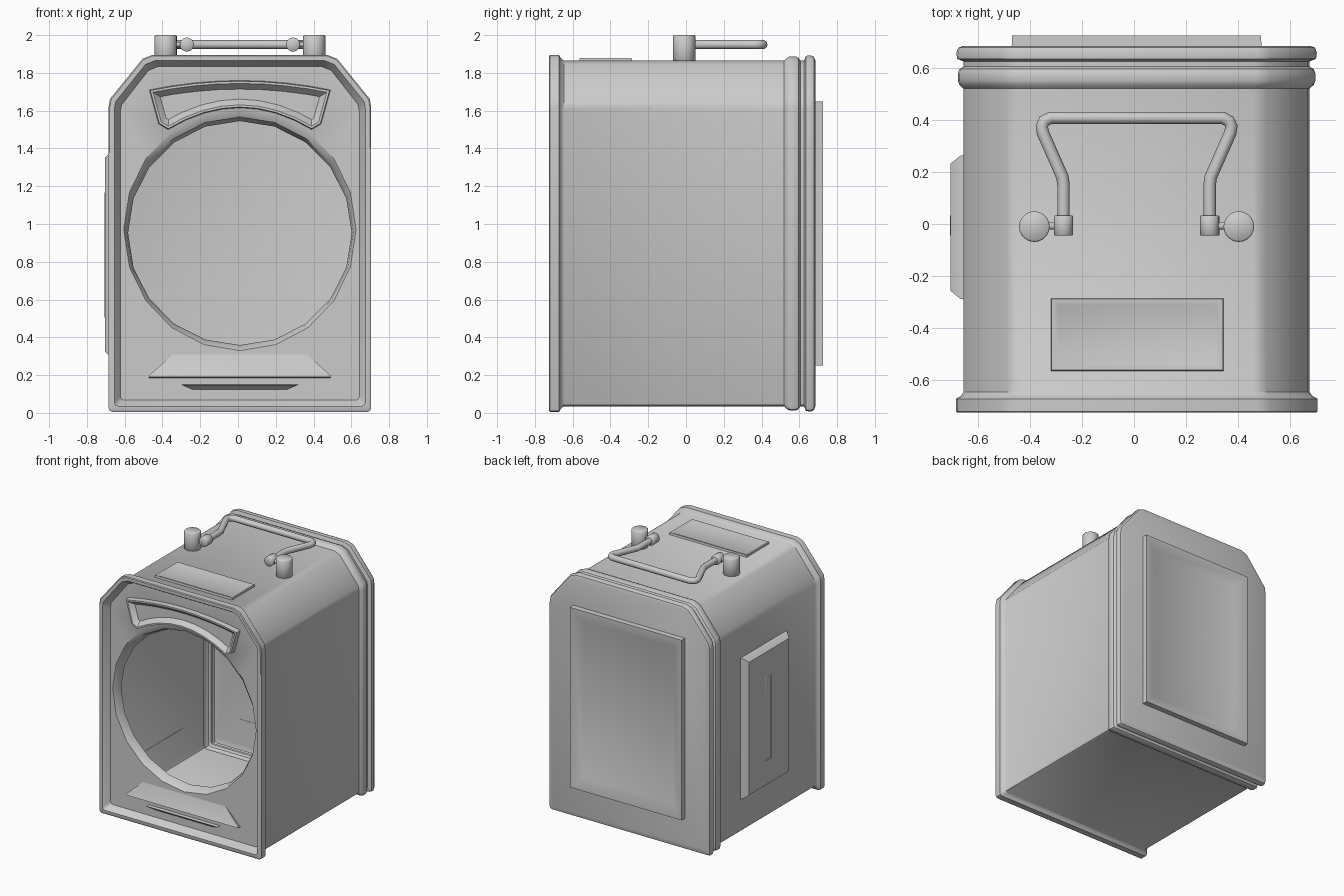
import bpy, bmesh, math
from mathutils import Vector

if "Cube" in bpy.data.objects:
    bpy.data.objects.remove(bpy.data.objects["Cube"])

CX = 0.01  # the case sits slightly right of the origin


def finish(bm, name, angle=35, recalc=True):
    if recalc:
        bmesh.ops.recalc_face_normals(bm, faces=bm.faces)
    me = bpy.data.meshes.new(name)
    bm.to_mesh(me)
    bm.free()
    ob = bpy.data.objects.new(name, me)
    bpy.context.collection.objects.link(ob)
    bpy.ops.object.select_all(action='DESELECT')
    ob.select_set(True)
    bpy.context.view_layer.objects.active = ob
    bpy.ops.object.shade_smooth_by_angle(angle=math.radians(angle))
    return ob


def section(o):
    """House-shaped cross-section, grown outward by o."""
    w, b, t = 0.665 + o, 0.035 - o, 1.865 + o
    tx, sz = 0.48 + o * 0.5, 1.635 + o * 0.5
    half = [(w - 0.02, b), (w - 0.006, b + 0.006), (w, b + 0.02),
            (w, sz - 0.03), (w - 0.007, sz + 0.012), (tx + 0.02, t - 0.02), (tx - 0.03, t)]
    return [(CX + x, z) for x, z in half] + [(CX - x, z) for x, z in reversed(half)]


def bridge(bm, a, b):
    n = len(a)
    for i in range(n):
        bm.faces.new((a[i], a[(i + 1) % n], b[(i + 1) % n], b[i]))


def plate(name, pts, normal, steps):
    """Flat outline, then a chain of insets (thickness, depth)."""
    bm = bmesh.new()
    f = bm.faces.new([bm.verts.new(p) for p in pts])
    f.normal_update()
    if f.normal.dot(Vector(normal)) < 0:
        f.normal_flip()
    for t, d in steps:
        bmesh.ops.inset_individual(bm, faces=[f], thickness=t, depth=d, use_even_offset=True)
    return finish(bm, name, recalc=False)


def hull(name, pts):
    bm = bmesh.new()
    for x, y, z in pts:
        for s in (-1, 1):
            bm.verts.new((CX + s * x, y, z))
    bmesh.ops.convex_hull(bm, input=bm.verts)
    return finish(bm, name)


def rod(name, a, b, r, seg=20):
    a, b = Vector(a), Vector(b)
    bm = bmesh.new()
    bmesh.ops.create_cone(bm, cap_ends=True, segments=seg, radius1=r, radius2=r, depth=(b - a).length)
    rims = [e for e in bm.edges if abs(e.verts[0].co.z - e.verts[1].co.z) < 1e-5]
    bmesh.ops.bevel(bm, geom=rims, offset=r * 0.1, segments=1, affect='EDGES')
    ob = finish(bm, name, 50)
    ob.location = (a + b) / 2
    ob.rotation_mode = 'QUATERNION'
    ob.rotation_quaternion = (b - a).to_track_quat('Z', 'Y')
    return ob


# Hollow case: lofted sections with front rim, rear bead and rear flange
levels = [(-0.672, -0.032), (-0.69, -0.022), (-0.725, 0.0), (-0.725, 0.024),
          (-0.72, 0.03), (-0.672, 0.03), (-0.66, 0.01), (-0.645, 0),
          (0.52, 0), (0.535, 0.016), (0.55, 0.022), (0.58, 0.022), (0.595, 0.016),
          (0.605, 0), (0.625, 0), (0.635, 0.025), (0.66, 0.028), (0.678, 0.02), (0.685, 0.0)]
bm = bmesh.new()
rings = [[bm.verts.new((x, y, z)) for x, z in section(o)] for y, o in levels]
for a, b in zip(rings, rings[1:]):
    bridge(bm, a, b)
bm.faces.new(rings[-1])

# Front face with the big round opening and its tapered lip
N = 20
circles = [[bm.verts.new((CX + r * math.cos(2 * math.pi * i / N), y,
                          zc + rz * math.sin(2 * math.pi * i / N))) for i in range(N)]
           for r, rz, zc, y in ((0.615, 0.64, 0.97, -0.672), (0.6, 0.61, 0.957, -0.65),
                                (0.592, 0.593, 0.952, -0.6))]
for a, b in zip(circles, circles[1:]):
    bridge(bm, a, b)
loops = []
for ring in (rings[0], circles[0]):
    loops += [bm.edges.get((ring[i], ring[(i + 1) % len(ring)])) for i in range(len(ring))]
bmesh.ops.triangle_fill(bm, use_beauty=True, edges=loops)
finish(bm, "case")

# Arched hood above the opening
top = [(-0.48 + 0.96 * i / 8, 1.71 + 0.05 * (1 - (i / 4 - 1) ** 2)) for i in range(9)]
low = [(0.38 - 0.76 * i / 8, 1.50 + 0.115 * (1 - (i / 4 - 1) ** 2)) for i in range(9)]
arch = top + [(0.43, 1.53)] + low + [(-0.43, 1.53)]
plate("front_hood", [(CX + x, -0.67, z) for x, z in arch], (0, -1, 0),
      [(0.004, 0.04), (0.012, 0.0), (0.03, -0.035)])

# Sloped ledge and small lip below the opening
hull("front_ledge", [(0.48, -0.665, 0.185), (0.48, -0.705, 0.19), (0.48, -0.7, 0.198), (0.34, -0.668, 0.325)])
hull("front_lip", [(0.31, -0.665, 0.15), (0.3, -0.7, 0.147), (0.24, -0.668, 0.12)])


def rect(u0, u1, v0, v1):
    return [(u0, v0), (u1, v0), (u1, v1), (u0, v1)]


# Rear panel with raised rim and dished centre
plate("rear_panel", [(x, 0.683, z) for x, z in rect(-0.47, 0.49, 0.25, 1.65)], (0, 1, 0),
      [(0.002, 0.042), (0.02, 0.0), (0.07, -0.032)])

# Top plate
plate("top_plate", [(x, y, 1.862) for x, y in rect(-0.32, 0.345, -0.565, -0.285)], (0, 0, 1),
      [(0.003, 0.018), (0.012, 0.0), (0.012, -0.006)])

# Left side plate with a narrow slot
plate("side_plate", [(-0.653, y, z) for y, z in rect(-0.29, 0.265, 0.29, 1.385)], (-1, 0, 0),
      [(0.003, 0.015), (0.03, 0.037)])
plate("side_slot", [(-0.704, y, z) for y, z in rect(-0.05, 0.04, 0.5, 1.17)], (-1, 0, 0),
      [(0.012, 0.004), (0.015, -0.015)])

# Handle posts, hinge necks and sockets
for s, side in ((-1, "left"), (1, "right")):
    px, hx = CX + s * 0.393, CX + s * 0.281
    rod(f"{side}_handle_post", (px, -0.01, 1.85), (px, -0.01, 2.0), 0.059)
    rod(f"{side}_hinge_neck", (px, -0.008, 1.95), (hx, -0.008, 1.95), 0.014, 10)
    rod(f"{side}_hinge_socket", (hx, -0.045, 1.95), (hx, 0.033, 1.95), 0.037)

# Wire carrying handle
half = [(0.281, 0.02), (0.281, 0.15), (0.285, 0.18), (0.36, 0.35), (0.364, 0.375), (0.355, 0.396), (0.33, 0.408)]
path = [(CX - x, y) for x, y in half] + [(CX + x, y) for x, y in reversed(half)]
cu = bpy.data.curves.new("handle_wire", 'CURVE')
cu.dimensions = '3D'
cu.bevel_depth = 0.024
cu.bevel_resolution = 3
cu.use_fill_caps = True
sp = cu.splines.new('POLY')
sp.points.add(len(path) - 1)
for p, (x, y) in zip(sp.points, path):
    p.co = (x, y, 1.95, 1)
sp.use_smooth = True
bpy.context.collection.objects.link(bpy.data.objects.new("handle_wire", cu))
